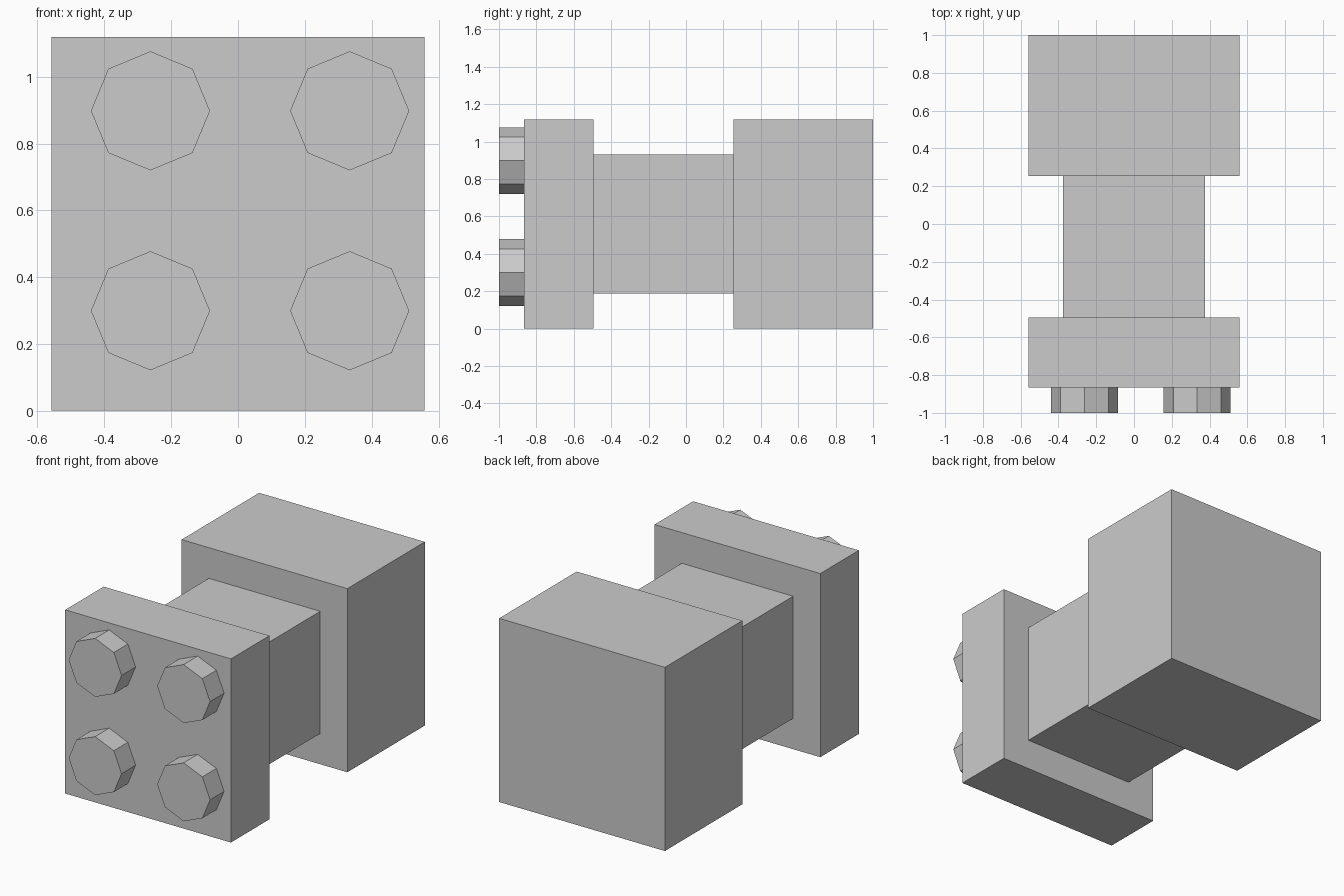
import bpy
from math import pi

cube = bpy.data.objects.get("Cube")
if cube:
    bpy.data.objects.remove(cube, do_unlink=True)

# Single flat grey
COLOUR = (0.6, 0.6, 0.6, 1)
grey = bpy.data.materials.new("light_grey")
grey.use_nodes = True
grey.diffuse_color = COLOUR
next(n for n in grey.node_tree.nodes
     if n.type == 'BSDF_PRINCIPLED').inputs["Base Color"].default_value = COLOUR

MID_Z = 0.56


def finish(name):
    obj = bpy.context.object
    obj.name = name
    obj.data.materials.append(grey)


def block(name, width, height, front, back):
    bpy.ops.mesh.primitive_cube_add(size=1, location=(0, (front + back) / 2, MID_Z))
    bpy.context.object.scale = (width, back - front, height)
    bpy.ops.object.transform_apply(location=False, rotation=False, scale=True)
    finish(name)


def stud(name, x, z, front=-1.0, back=-0.865):
    bpy.ops.mesh.primitive_cylinder_add(
        vertices=8, radius=0.178, depth=back - front,
        location=(x, (front + back) / 2, z), rotation=(pi / 2, 0, 0))
    finish(name)


# Three blocks in line, front to back
block("front_plate", 1.116, 1.118, -0.865, -0.495)
block("neck", 0.75, 0.744, -0.495, 0.255)
block("rear_block", 1.116, 1.118, 0.255, 1.0)

# Octagonal studs, set slightly off centre on the front plate
for side, x in (("right", -0.262), ("left", 0.334)):
    for level, z in (("lower", 0.3), ("upper", 0.898)):
        stud(f"{level}_{side}_stud", x, z)
